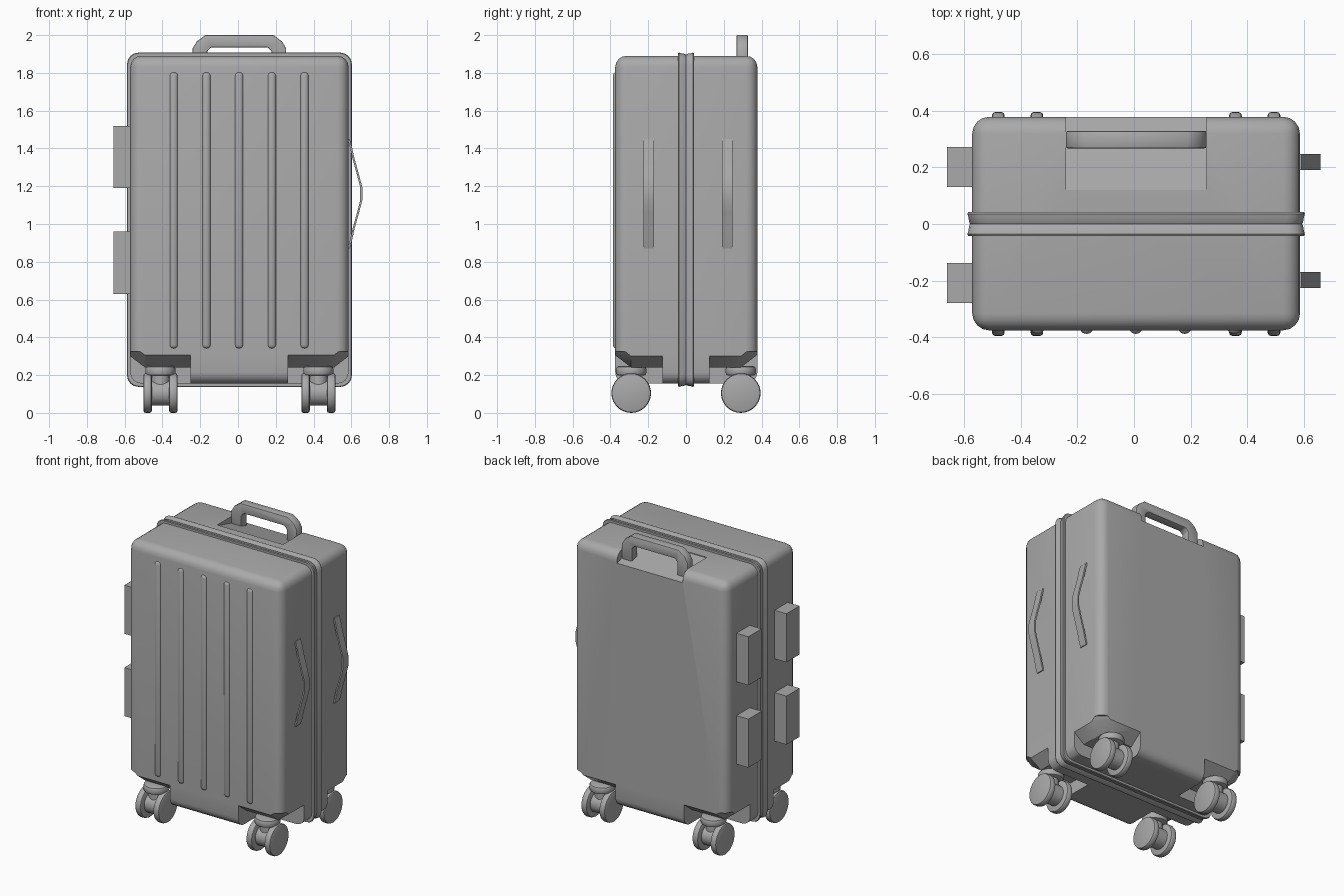
import bpy, bmesh, math
from mathutils import Matrix, Vector

old = bpy.data.objects.get("Cube")
if old:
    bpy.data.objects.remove(old, do_unlink=True)

grey = bpy.data.materials.new("case_grey")
grey.use_nodes = True
grey.diffuse_color = (0.4, 0.4, 0.4, 1)
grey.node_tree.nodes["Principled BSDF"].inputs["Base Color"].default_value = (0.4, 0.4, 0.4, 1)


def activate(obj):
    bpy.ops.object.select_all(action='DESELECT')
    obj.select_set(True)
    bpy.context.view_layer.objects.active = obj


def finish(name, bm, bevel=0, segments=2, smooth=True):
    """Turn a bmesh into a named, optionally bevelled object."""
    bmesh.ops.recalc_face_normals(bm, faces=bm.faces)
    mesh = bpy.data.meshes.new(name)
    bm.to_mesh(mesh)
    bm.free()
    obj = bpy.data.objects.new(name, mesh)
    bpy.context.collection.objects.link(obj)
    mesh.materials.append(grey)
    activate(obj)
    if bevel:
        mod = obj.modifiers.new("bevel", 'BEVEL')
        mod.width, mod.segments = bevel, segments
        mod.limit_method, mod.angle_limit = 'ANGLE', math.radians(40)
        bpy.ops.object.modifier_apply(modifier=mod.name)
    if smooth:
        bpy.ops.object.shade_smooth_by_angle(angle=math.radians(35))
    return obj


def loft(rings, closed=False):
    """Skin a list of equal-length point rings, capping or closing the ends."""
    bm = bmesh.new()
    rows = [[bm.verts.new(p) for p in ring] for ring in rings]
    n = len(rows[0])
    pairs = list(zip(rows, rows[1:])) + ([(rows[-1], rows[0])] if closed else [])
    for a, b in pairs:
        for i in range(n):
            j = (i + 1) % n
            bm.faces.new((a[i], a[j], b[j], b[i]))
    if not closed:
        bm.faces.new(rows[0])
        bm.faces.new(rows[-1])
    return bm


def box(name, x, y, z, bevel=0, segments=2):
    ring = lambda h: [(x[0], y[0], h), (x[1], y[0], h), (x[1], y[1], h), (x[0], y[1], h)]
    return finish(name, loft([ring(z[0]), ring(z[1])]), bevel, segments)


def cylinder(name, centre, radius, length, axis, bevel=0):
    bm = bmesh.new()
    turn = Matrix.Rotation(math.pi / 2, 4, 'Y') if axis == 'X' else Matrix()
    bmesh.ops.create_cone(bm, cap_ends=True, segments=32, radius1=radius, radius2=radius,
                          depth=length, matrix=Matrix.Translation(centre) @ turn)
    return finish(name, bm, bevel)


def cut(target, cutter):
    activate(target)
    mod = target.modifiers.new("cut", 'BOOLEAN')
    mod.operation, mod.solver, mod.object = 'DIFFERENCE', 'EXACT', cutter
    bpy.ops.object.modifier_apply(modifier=mod.name)
    bpy.data.objects.remove(cutter, do_unlink=True)


CX = 0.0075          # centre line of the case
HALF_X = 0.578
Z0, Z1 = 0.155, 1.89

# Main shell
shell = box("shell", (CX - HALF_X, CX + HALF_X), (-0.375, 0.378), (Z0, Z1), 0.06, 4)

# Wheel recesses: flat roof inside, rising towards the outer faces
for sx in (-1, 1):
    for sy in (-1, 1):
        bm = bmesh.new()
        grid = [[bm.verts.new((CX + sx * x, sy * y, 0.24 if i < 2 and j < 2 else 0.325))
                 for j, y in enumerate((0.125, 0.29, 0.4))]
                for i, x in enumerate((0.258, 0.5, 0.61))]
        for i in range(2):
            for j in range(2):
                bm.faces.new((grid[i][j], grid[i + 1][j], grid[i + 1][j + 1], grid[i][j + 1]))
        low = bmesh.ops.extrude_face_region(bm, geom=bm.faces[:])["geom"]
        for v in low:
            if isinstance(v, bmesh.types.BMVert):
                v.co.z = 0.05
        bmesh.ops.triangulate(bm, faces=bm.faces[:])
        cut(shell, finish("recess_cutter", bm, smooth=False))

# Sloping recess under the top handle
wedge = [(0.12, 1.885), (0.42, 1.805), (0.42, 2), (0.12, 2)]
cut(shell, finish("handle_cutter", loft([[(x, y, z) for y, z in wedge] for x in (-0.24, 0.255)]),
                  smooth=False))
activate(shell)
bpy.ops.object.shade_smooth_by_angle(angle=math.radians(35))


# Raised seam around the middle with a shallow central groove
def seam_ring(y, out):
    ring = []
    hx, hz = HALF_X + out, (Z1 - Z0) / 2 + out
    r = 0.06
    for k, (sx, sz) in enumerate(((1, 1), (-1, 1), (-1, -1), (1, -1))):
        for s in range(5):
            a = (k + s / 4) * math.pi / 2
            ring.append((CX + sx * (hx - r) + r * math.cos(a), y,
                         (Z0 + Z1) / 2 + sz * (hz - r) + r * math.sin(a)))
    return ring


seam = [(-0.042, -0.03), (-0.042, 0.014), (-0.036, 0.017), (-0.026, 0.014), (-0.004, 0.01), (0, 0.007)]
seam += [(-y, out) for y, out in reversed(seam[:-1])]
finish("seam_band", loft([seam_ring(y, out) for y, out in seam]))

# Front ribs
for i in range(-2, 3):
    x = 0.006 + i * 0.173
    box(f"front_rib_{i + 3}", (x - 0.023, x + 0.023), (-0.387, -0.33), (0.34, 1.805), 0.02, 3)

# Top handle: chamfered arch
outer = [(0.2475, 1.82), (0.2475, 1.93), (0.225, 1.967), (0.18, 2.0)]
inner = [(0.15, 1.935), (0.17, 1.915), (0.17, 1.82)]
half = lambda s, pts: [(CX + s * x, z) for x, z in pts]
arch = half(-1, outer) + half(1, outer[::-1]) + half(1, inner[::-1]) + half(-1, inner)
finish("top_handle", loft([[(x, y, z) for x, z in arch] for y in (0.267, 0.328)]), 0.006)

# Side feet
for label, y in (("front", (-0.278, -0.137)), ("back", (0.13, 0.272))):
    for level, z in (("lower", (0.63, 0.96)), ("upper", (1.19, 1.52))):
        box(f"{label}_{level}_side_foot", (-0.66, -0.55), y, z)

# Bowed carrying straps on the side
bow = [(0.58, 0.29), (0.592, 0.25), (0.605, 0.19), (0.63, 0.1), (0.647, 0.035)]
line = [(x, 1.16 - z) for x, z in bow] + [(x, 1.16 + z) for x, z in reversed(bow)]
strap = line + [(x + 0.011, z) for x, z in reversed(line)]
for label, y in (("front", (-0.226, -0.17)), ("back", (0.19, 0.246))):
    finish(f"{label}_strap", loft([[(x, w, z) for x, z in strap] for w in y]))

# Twin-disc casters
for side, sx in (("right", -1), ("left", 1)):
    for end, y in (("front", -0.29), ("back", 0.29)):
        x = CX + sx * 0.418
        tag = f"{end}_{side}"
        cylinder(f"{tag}_caster_cap", (x, y, 0.222), 0.08, 0.05, 'Z', 0.014)
        cylinder(f"{tag}_caster_neck", (x, y, 0.155), 0.048, 0.11, 'Z')
        cylinder(f"{tag}_caster_hub", (x, y, 0.105), 0.066, 0.12, 'X')
        for n, dx in enumerate((-0.068, 0.068)):
            cylinder(f"{tag}_wheel_{n + 1}", (x + dx, y, 0.105), 0.105, 0.045, 'X', 0.012)
